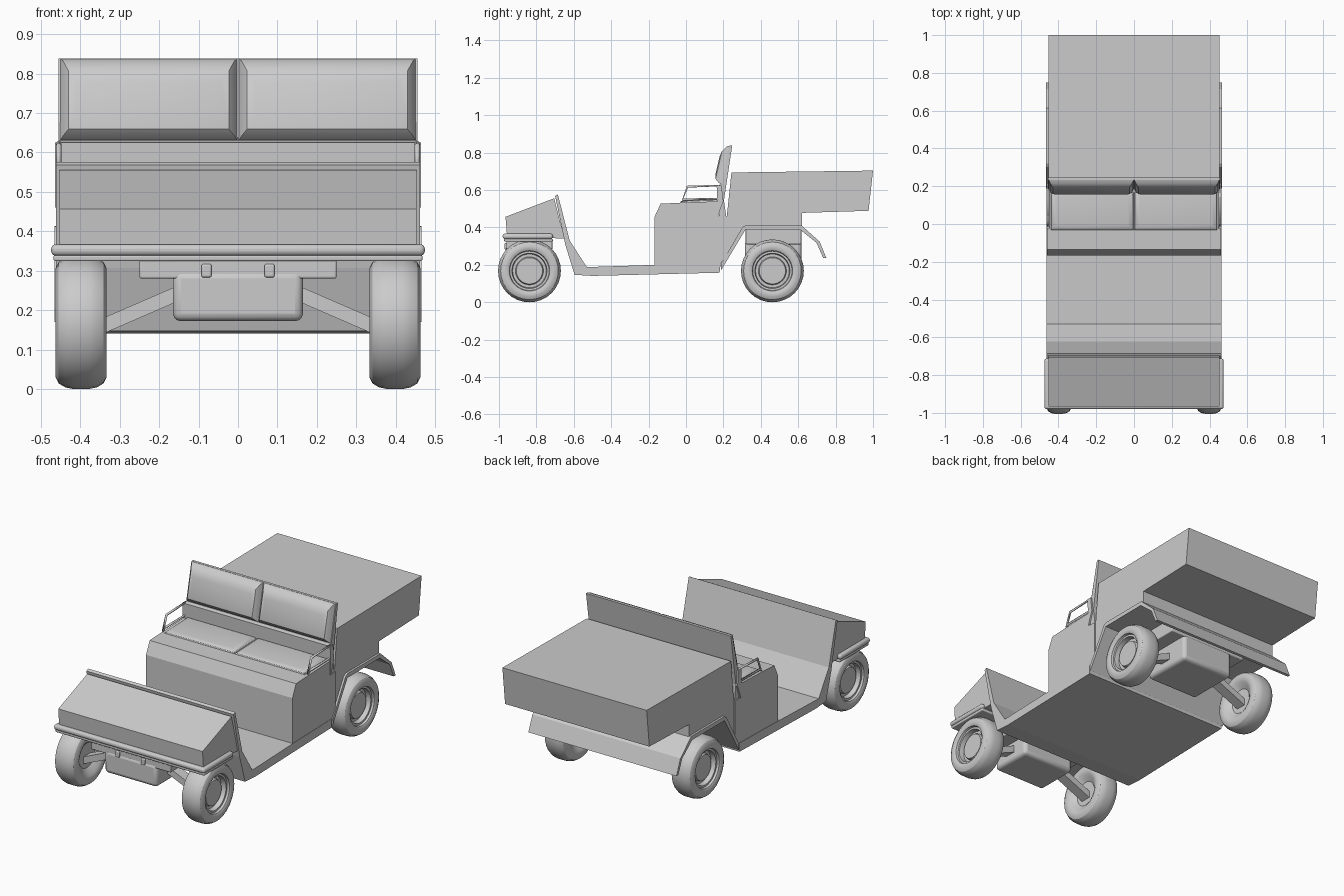
import bpy, bmesh, math
from mathutils import Vector

if "Cube" in bpy.data.objects:
    bpy.data.objects.remove(bpy.data.objects["Cube"])


def finish(name, bm, bevel=0, segs=3, smooth=False):
    bmesh.ops.recalc_face_normals(bm, faces=bm.faces)
    me = bpy.data.meshes.new(name)
    bm.to_mesh(me)
    bm.free()
    ob = bpy.data.objects.new(name, me)
    bpy.context.collection.objects.link(ob)
    if bevel:
        m = ob.modifiers.new("bevel", 'BEVEL')
        m.width, m.segments = bevel, segs
    if smooth:
        bpy.context.view_layer.objects.active = ob
        ob.select_set(True)
        bpy.ops.object.shade_smooth_by_angle(angle=math.radians(32))
        ob.select_set(False)
    return ob


def loft(bm, rings, closed=False):
    rows = [[bm.verts.new(p) for p in r] for r in rings]
    n = len(rows[0])
    pairs = list(zip(rows, rows[1:])) + ([(rows[-1], rows[0])] if closed else [])
    for a, b in pairs:
        for i in range(n):
            j = (i + 1) % n
            bm.faces.new((a[i], a[j], b[j], b[i]))
    if not closed:
        bm.faces.new(rows[0])
        bm.faces.new(rows[-1])


def extrude(name, prof, half, bevel=0):
    """Side profile of (y, z) points extruded across the width."""
    bm = bmesh.new()
    loft(bm, [[(x, y, z) for y, z in prof] for x in (-half, half)])
    return finish(name, bm, bevel, smooth=bool(bevel))


def box(name, x0, x1, y0, y1, z0, z1, bevel=0):
    bm = bmesh.new()
    loft(bm, [[(x0, y0, z), (x1, y0, z), (x1, y1, z), (x0, y1, z)] for z in (z0, z1)])
    return finish(name, bm, bevel, smooth=bool(bevel))


def cushion(name, x0, x1, low, high, layers):
    """Padded panel over the (y, z) line low-high; layers = side inset, far inset, depth."""
    v = Vector((0, high[0] - low[0], high[1] - low[1]))
    length = v.length
    v.normalize()
    n = Vector((1, 0, 0)).cross(v)
    if n.z < 0:
        n = -n
    base = Vector((0, *low))
    bm = bmesh.new()
    rings = []
    for ins, far, d in layers:
        c = [(x0 + ins, ins), (x1 - ins, ins), (x1 - ins, length - far), (x0 + ins, length - far)]
        rings.append([base + Vector((x, 0, 0)) + v * t + n * d for x, t in c])
    loft(bm, rings)
    return finish(name, bm, smooth=True)


def tube(name, pts, r, cyclic=True):
    cu = bpy.data.curves.new(name, 'CURVE')
    cu.dimensions = '3D'
    cu.bevel_depth, cu.bevel_resolution = r, 1
    cu.use_fill_caps = True
    sp = cu.splines.new('POLY')
    sp.points.add(len(pts) - 1)
    for p, co in zip(sp.points, pts):
        p.co = (*co, 1)
    sp.use_cyclic_u = cyclic
    ob = bpy.data.objects.new(name, cu)
    bpy.context.collection.objects.link(ob)


# Wheel section: (distance out from inner face, radius)
WHEEL = [(0.03, 0.0), (0.03, 0.07), (0.015, 0.09), (0.006, 0.105), (0.0, 0.118), (0.0, 0.138),
         (0.008, 0.154), (0.025, 0.164), (0.045, 0.168), (0.085, 0.168), (0.105, 0.164),
         (0.122, 0.154), (0.13, 0.138), (0.13, 0.118), (0.124, 0.108), (0.112, 0.105),
         (0.112, 0.094), (0.085, 0.09), (0.085, 0.075), (0.1, 0.07), (0.1, 0.0)]


def wheel(name, side, y):
    bm = bmesh.new()
    n = 32
    rings = []
    for d, r in WHEEL[1:-1]:
        rings.append([(side * (0.333 + d), y + r * math.cos(2 * math.pi * i / n),
                       0.168 + r * math.sin(2 * math.pi * i / n)) for i in range(n)])
    loft(bm, rings)
    finish(name, bm, smooth=True)


def arm(name, side, y, z_in):
    bm = bmesh.new()
    rings = []
    for x, z in ((0.13, z_in), (0.37, 0.148)):
        rings.append([(side * x, y + a, z + b) for a, b in
                      ((-0.03, -0.02), (0.03, -0.02), (0.03, 0.02), (-0.03, 0.02))])
    loft(bm, rings)
    finish(name, bm)


# Floor pan rising into the front panel
extrude("floor_and_front_panel",
        [(-0.70, 0.568), (-0.645, 0.307), (-0.596, 0.147), (-0.5, 0.141), (0.18, 0.158),
         (0.18, 0.207), (-0.165, 0.2), (-0.53, 0.188), (-0.622, 0.33), (-0.685, 0.576)], 0.462)

# Hood and wraparound bumper
extrude("hood", [(-0.957, 0.355), (-0.965, 0.457), (-0.705, 0.556), (-0.65, 0.34)], 0.453)
box("front_bumper", -0.474, 0.474, -0.98, -0.712, 0.338, 0.367, 0.012)
box("bumper_lower_lip", -0.468, 0.468, -0.972, -0.712, 0.324, 0.34, 0.005)

# Seat base
extrude("seat_base",
        [(-0.168, 0.19), (-0.168, 0.457), (-0.136, 0.527), (-0.035, 0.532), (0.175, 0.54),
         (0.175, 0.46), (0.218, 0.46), (0.218, 0.255), (0.185, 0.205), (0.18, 0.16)], 0.46)

# Cargo box
extrude("cargo_box",
        [(0.243, 0.694), (1.0, 0.704), (0.976, 0.489), (0.62, 0.478), (0.62, 0.405),
         (0.31, 0.395), (0.218, 0.25), (0.218, 0.458)], 0.453)

# Rear fender sheet and flap
extrude("rear_fender",
        [(0.187, 0.205), (0.302, 0.402), (0.32, 0.412), (0.615, 0.413), (0.714, 0.325),
         (0.75, 0.238), (0.733, 0.238), (0.698, 0.318), (0.608, 0.39), (0.318, 0.388),
         (0.187, 0.17)], 0.465)

# Seat back board
extrude("seat_back_board",
        [(0.247, 0.838), (0.232, 0.838), (0.186, 0.63), (0.165, 0.625), (0.17, 0.53),
         (0.178, 0.46), (0.215, 0.46), (0.203, 0.545)], 0.455)
extrude("seat_back_lower_trim", [(0.164, 0.625), (0.19, 0.625), (0.2, 0.54), (0.17, 0.46)], 0.464)

# Cushions and arm rests, left and right
for side, tag in ((-1, "right"), (1, "left")):
    a, b = sorted((side * 0.001, side * 0.452))
    cushion("seat_back_cushion_" + tag, a, b, (0.188, 0.63), (0.236, 0.838),
            [(0, 0, 0), (0.008, 0.01, 0.018), (0.022, 0.04, 0.036), (0.042, 0.07, 0.042)])
    a, b = sorted((side * 0.001, side * 0.442))
    cushion("seat_cushion_" + tag, a, b, (-0.032, 0.528), (0.175, 0.536),
            [(0, 0, 0), (0.004, 0.004, 0.01), (0.014, 0.014, 0.017), (0.03, 0.03, 0.02)])
    x = side * 0.455
    tube("arm_rest_" + tag, [(x, -0.022, 0.54), (x, 0.008, 0.618), (x, 0.175, 0.624),
                             (x, 0.175, 0.553), (x, -0.012, 0.55)], 0.007)

# Axle housings, arms and wheels
for end, y, y0, y1, ztop, zplate in (("front", -0.837, -0.965, -0.715, 0.33, 0.28),
                                     ("rear", 0.462, 0.315, 0.617, 0.40, 0.31)):
    box(end + "_axle_housing", -0.165, 0.165, y0, y1, 0.172, zplate + 0.02, 0.02)
    box(end + "_mount_plate", -0.25, 0.25, y0 + 0.004, y1, zplate, ztop, 0.005)
    for side, tag in ((-1, "right"), (1, "left")):
        arm(f"{end}_axle_arm_{tag}", side, y, 0.252)
        wheel(f"{end}_wheel_{tag}", side, y)

# Small brackets on the front mount plate
for x in (-0.08, 0.08):
    box("mount_bracket", x - 0.013, x + 0.013, -0.97, -0.95, 0.283, 0.317, 0.005)
